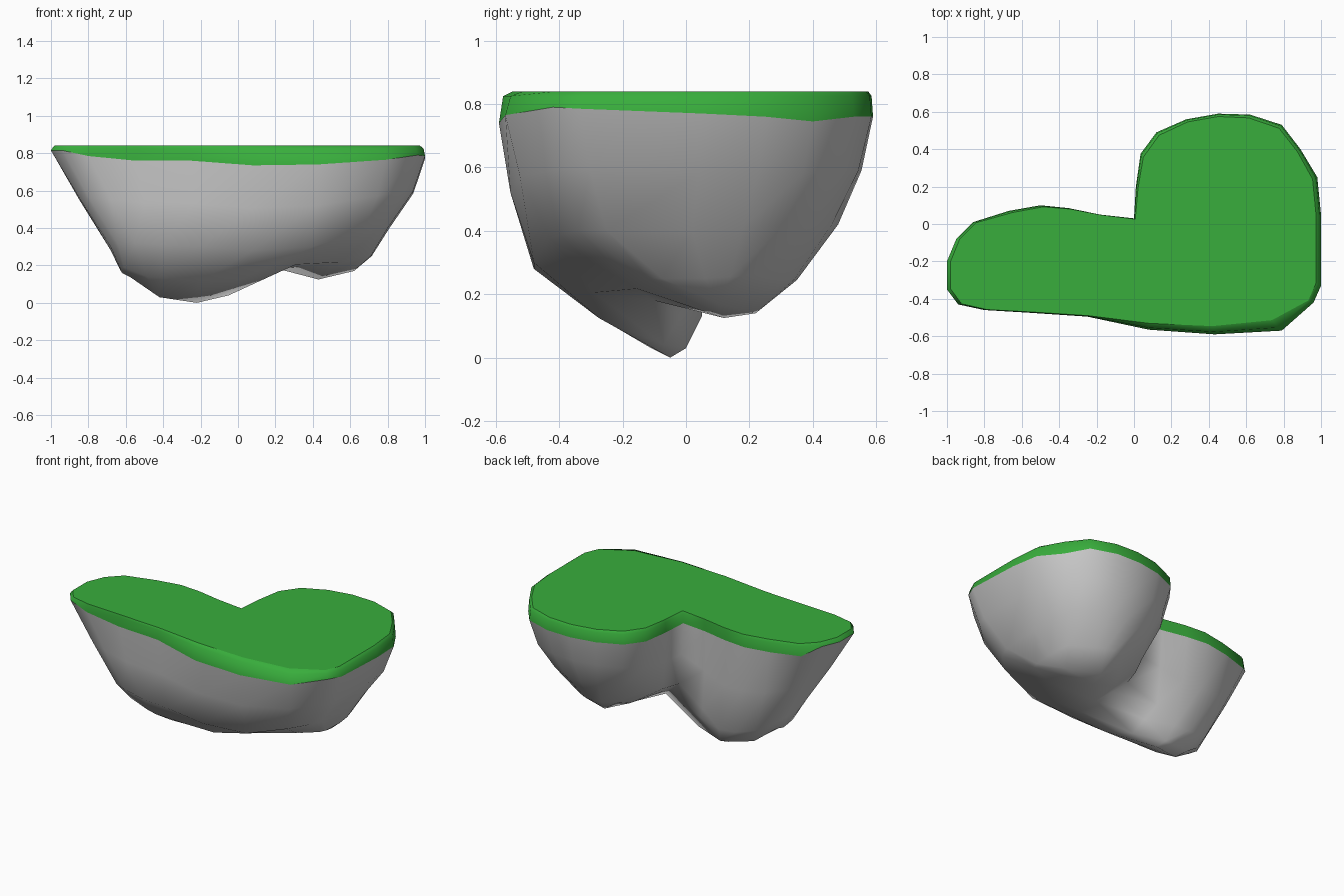
import bpy, bmesh

if "Cube" in bpy.data.objects:
    bpy.data.objects.remove(bpy.data.objects["Cube"])

# Plan outline of the island, counter-clockwise from the inner notch
RIM = [(0, .03), (-.18, .05), (-.35, .085), (-.5, .1), (-.67, .07), (-.86, .01), (-.95, -.08),
       (-1, -.2), (-1, -.35), (-.94, -.43), (-.8, -.46), (-.55, -.475), (-.25, -.495),
       (.08, -.565), (.43, -.59), (.79, -.57), (.96, -.42), (1, -.33), (1, .05),
       (.98, .25), (.89, .4), (.79, .53), (.62, .585), (.45, .59), (.28, .56),
       (.12, .49), (.035, .375), (.01, .2)]
# Shoulder where the side walls turn under
SHOULDER = [(.05, 0, .33), (-.15, .04, .23), (-.28, .05, .13), (-.4, .04, .14), (-.52, .01, .17),
            (-.61, -.05, .22), (-.66, -.12, .25), (-.68, -.2, .28), (-.68, -.3, .3),
            (-.64, -.37, .31), (-.55, -.42, .32), (-.4, -.45, .31), (-.2, -.46, .3),
            (.08, -.48, .28), (.4, -.48, .3), (.66, -.43, .38), (.76, -.34, .4),
            (.8, -.25, .4), (.81, .02, .4), (.8, .18, .41), (.77, .31, .42),
            (.69, .4, .42), (.57, .46, .42), (.45, .48, .42), (.33, .46, .42),
            (.22, .38, .4), (.14, .25, .36), (.09, .12, .33)]
# Keel: the lowest ridge under both lobes, and which keel point each column runs to
KEEL = {"A": (-.58, -.17, .14), "B": (-.42, -.11, .03), "C": (-.22, -.05, 0),
        "D": (-.05, -.07, .04), "E": (.22, -.1, .18), "F": (.43, .12, .125),
        "G": (.62, .1, .17), "H": (.45, .22, .14)}
COLUMNS = "EDCCBAAAAABBCDEFGGGGGHHHHFFE"
# Lower edge of the grass, where it differs from .76
GRASS_EDGE = {6: .815, 7: .815, 8: .815, 9: .815, 10: .785, 13: .735, 14: .74,
              15: .765, 16: .79, 17: .785, 18: .77, 19: .76, 20: .745}


def is_left(i):
    return RIM[i][0] < -.68


def toward_shoulder(i, t, z):
    (x, y), s = RIM[i], SHOULDER[i]
    return (x + (s[0] - x) * t, y + (s[1] - y) * t, z)


def belly_point(i):
    # halfway from shoulder to keel, sagging where the lobes are rounded
    s, k = SHOULDER[i], KEEL[COLUMNS[i]]
    sag = 0 if COLUMNS[i] in "DE" and i in (0, 1, 27) else .035
    x, y, z = ((a + b) / 2 for a, b in zip(s, k))
    return (x, y, max(z - sag, k[2] + .02))


def bridge(bm, upper, lower):
    n = len(upper)
    for i in range(n):
        j = (i + 1) % n
        corners = list(dict.fromkeys([lower[i], lower[j], upper[j], upper[i]]))
        bm.faces.new(corners)


def finish(bm, name):
    for f in bm.faces:
        f.smooth = len(f.verts) < 5
    mesh = bpy.data.meshes.new(name)
    bm.to_mesh(mesh)
    bm.free()
    ob = bpy.data.objects.new(name, mesh)
    bpy.context.collection.objects.link(ob)
    return ob


N = range(len(RIM))
band = [toward_shoulder(i, 0, GRASS_EDGE.get(i, .76)) for i in N]

# Rock underside
bm = bmesh.new()
edge = [bm.verts.new(p) for p in band]
wall = [bm.verts.new(toward_shoulder(i, .48 if is_left(i) else .33,
                                     (band[i][2] + SHOULDER[i][2]) / 2)) for i in N]
shoulder = [bm.verts.new(p) for p in SHOULDER]
belly = [bm.verts.new(belly_point(i)) for i in N]
keel = {k: bm.verts.new(p) for k, p in KEEL.items()}
bridge(bm, edge, wall)
bridge(bm, wall, shoulder)
bridge(bm, shoulder, belly)
bridge(bm, belly, [keel[c] for c in COLUMNS])
bm.faces.new([keel[k] for k in "FHG"])
finish(bm, "rock_base")

# Grass cap with a softened lip, rolled further in along the front right
bm = bmesh.new()
roll = [.4 if 13 <= i <= 15 else .06 if is_left(i) else .14 for i in N]
low = [bm.verts.new(p) for p in band]
lip = [bm.verts.new(toward_shoulder(i, roll[i] * .3, .825)) for i in N]
top = [bm.verts.new(toward_shoulder(i, roll[i], .84)) for i in N]
bridge(bm, lip, low)
bridge(bm, top, lip)
bm.faces.new(top)
grass = finish(bm, "grass_top")
green = bpy.data.materials.new("grass_green")
green.diffuse_color = (.04, .42, .045, 1)
green.use_nodes = True
green.node_tree.nodes["Principled BSDF"].inputs["Base Color"].default_value = green.diffuse_color
grass.data.materials.append(green)
